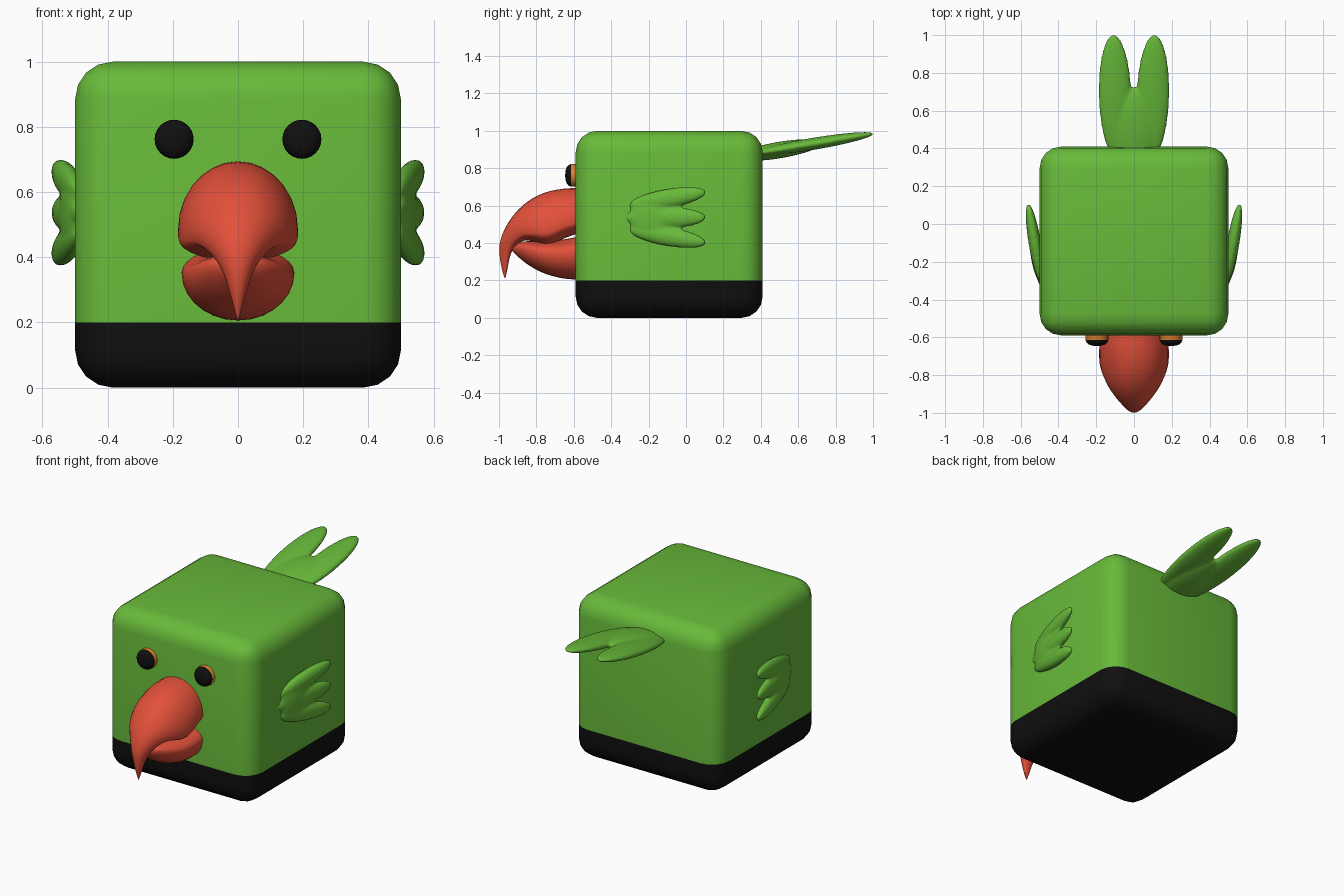
import bpy, bmesh, math
from mathutils import Matrix, Vector

if "Cube" in bpy.data.objects:
    bpy.data.objects.remove(bpy.data.objects["Cube"])


def material(name, rgb):
    m = bpy.data.materials.new(name)
    m.diffuse_color = (*rgb, 1)
    m.use_nodes = True
    m.node_tree.nodes["Principled BSDF"].inputs["Base Color"].default_value = m.diffuse_color
    return m


GREEN = material("green", (0.138, 0.49, 0.042))
BLACK = material("black", (0.005, 0.005, 0.005))
RED = material("red", (0.76, 0.08, 0.042))
ORANGE = material("orange", (0.75, 0.22, 0.025))


def finish(name, bm, mats, angle=50):
    bmesh.ops.recalc_face_normals(bm, faces=bm.faces)
    me = bpy.data.meshes.new(name)
    bm.to_mesh(me)
    bm.free()
    ob = bpy.data.objects.new(name, me)
    bpy.context.collection.objects.link(ob)
    for m in mats:
        me.materials.append(m)
    bpy.ops.object.select_all(action='DESELECT')
    ob.select_set(True)
    bpy.context.view_layer.objects.active = ob
    bpy.ops.object.shade_smooth_by_angle(angle=math.radians(angle))
    return ob


def bridge(bm, rings):
    """Join closed rings of equal size and cap both ends."""
    loops = [[bm.verts.new(p) for p in r] for r in rings]
    n = len(loops[0])
    for a, b in zip(loops, loops[1:]):
        for i in range(n):
            j = (i + 1) % n
            bm.faces.new((a[i], a[j], b[j], b[i]))
    bm.faces.new(loops[0])
    bm.faces.new(loops[-1])


# Body: rounded cube with a dark band at the bottom
bm = bmesh.new()
bmesh.ops.create_cube(bm, size=1, matrix=Matrix.Translation((0, -0.09, 0.5)))
bmesh.ops.bevel(bm, geom=bm.edges[:], offset=0.115, segments=4, profile=0.5, affect='EDGES')
bmesh.ops.bisect_plane(bm, geom=bm.verts[:] + bm.edges[:] + bm.faces[:],
                       plane_co=(0, 0, 0.2), plane_no=(0, 0, 1))
for f in bm.faces:
    f.material_index = 1 if f.calc_center_median().z < 0.2 else 0
finish("body", bm, [GREEN, BLACK])


# Beak halves: D-shaped rings from (top y, top z, bottom y, bottom z, half width)
def beak(name, stations, frac, n=28):
    rings = []
    for ty, tz, by, bz, w in stations:
        t, b = Vector((0, ty, tz)), Vector((0, by, bz))
        c = b.lerp(t, frac)
        ring = []
        for k in range(n):
            a = math.tau * k / n
            s = math.sin(a)
            p = c + ((t - c) * s if s > 0 else (b - c) * -s)
            ring.append(p + Vector((w * math.cos(a), 0, 0)))
        rings.append(ring)
    # smooth the coarse stations with Catmull-Rom interpolation
    fine = []
    last = len(rings) - 1
    for i in range(last):
        q = [rings[max(i - 1, 0)], rings[i], rings[i + 1], rings[min(i + 2, last)]]
        for u in (0, 1 / 3, 2 / 3):
            fine.append([0.5 * (2 * p1 + (p2 - p0) * u + (2 * p0 - 5 * p1 + 4 * p2 - p3) * u * u
                                + (3 * p1 - p0 - 3 * p2 + p3) * u ** 3)
                         for p0, p1, p2, p3 in zip(*q)])
    fine.append(rings[-1])
    bm = bmesh.new()
    bridge(bm, fine)
    finish(name, bm, [RED], 60)


beak("upper_beak", [
    (-.55, .695, -.55, .46, .168), (-.66, .69, -.64, .43, .183),
    (-.76, .668, -.73, .388, .182), (-.85, .62, -.79, .40, .162),
    (-.92, .552, -.85, .415, .128), (-.972, .47, -.895, .40, .088),
    (-.997, .39, -.925, .365, .055), (-.995, .32, -.943, .32, .034),
    (-.984, .26, -.955, .26, .017), (-.97, .212, -.966, .212, .003)], 0.24)
beak("lower_beak", [
    (-.55, .44, -.55, .205, .172), (-.65, .42, -.65, .21, .172),
    (-.75, .41, -.75, .235, .158), (-.83, .41, -.83, .275, .125),
    (-.89, .405, -.89, .32, .08), (-.93, .372, -.93, .36, .02)], 0.65)


# Eyes: orange collar with a dark dome in front
for side, label in ((-1, "left"), (1, "right")):
    bm = bmesh.new()
    profile = [(.06, -.56), (.06, -.615), (.055, -.628), (.043, -.638), (.024, -.644), (.004, -.646)]
    bridge(bm, [[(side * .196 + r * math.cos(math.tau * k / 24), y,
                  .762 + r * math.sin(math.tau * k / 24)) for k in range(24)] for r, y in profile])
    bm.faces.ensure_lookup_table()
    for f in bm.faces:
        f.material_index = 1 if f.calc_center_median().y < -.612 else 0
    finish("eye_" + label, bm, [ORANGE, BLACK], 40)


# Feathered parts: ellipsoids fused into one soft form
def feathers(name, lobes, place, voxel=0.009):
    bm = bmesh.new()
    for centre, size, tilt in lobes:
        mat = (place @ Matrix.Translation(centre) @ tilt @ Matrix.Diagonal((*size, 1)))
        bmesh.ops.create_uvsphere(bm, u_segments=32, v_segments=20, radius=1, matrix=mat)
    ob = finish(name, bm, [GREEN])
    rm = ob.modifiers.new("fuse", 'REMESH')
    rm.mode = 'VOXEL'
    rm.voxel_size = voxel
    rm.use_smooth_shade = True
    sm = ob.modifiers.new("soften", 'SMOOTH')
    sm.factor = 0.5
    sm.iterations = 4


def rot(deg, axis):
    return Matrix.Rotation(math.radians(deg), 4, axis)


# Wings: three feathers, leaning out toward the back
for side, label in ((-1, "left"), (1, "right")):
    lobes = [((0, -.02, 0), (.033, .225, .058), Matrix()),
             ((0, -.09, 0), (.033, .125, .125), Matrix())]
    for s in (-1, 1):
        lobes.append(((0, -.005, s * .1), (.033, .215, .052), rot(s * 10, 'X')))
    place = (Matrix.Diagonal((side, 1, 1, 1)) @ Matrix.Translation((.526, -.095, .537))
             @ rot(-9.5, 'Z'))
    feathers("wing_" + label, lobes, place)

# Tail: two long feathers on a shared root, rising backwards
lobes = [((0, -.18, -.003), (.125, .23, .044), Matrix())]
for s in (-1, 1):
    lobes.append(((s * .1, 0, 0), (.087, .332, .032), rot(-s * 1.5, 'Z')))
feathers("tail", lobes, Matrix.Translation((0, .677, .93)) @ rot(9.5, 'X'))
